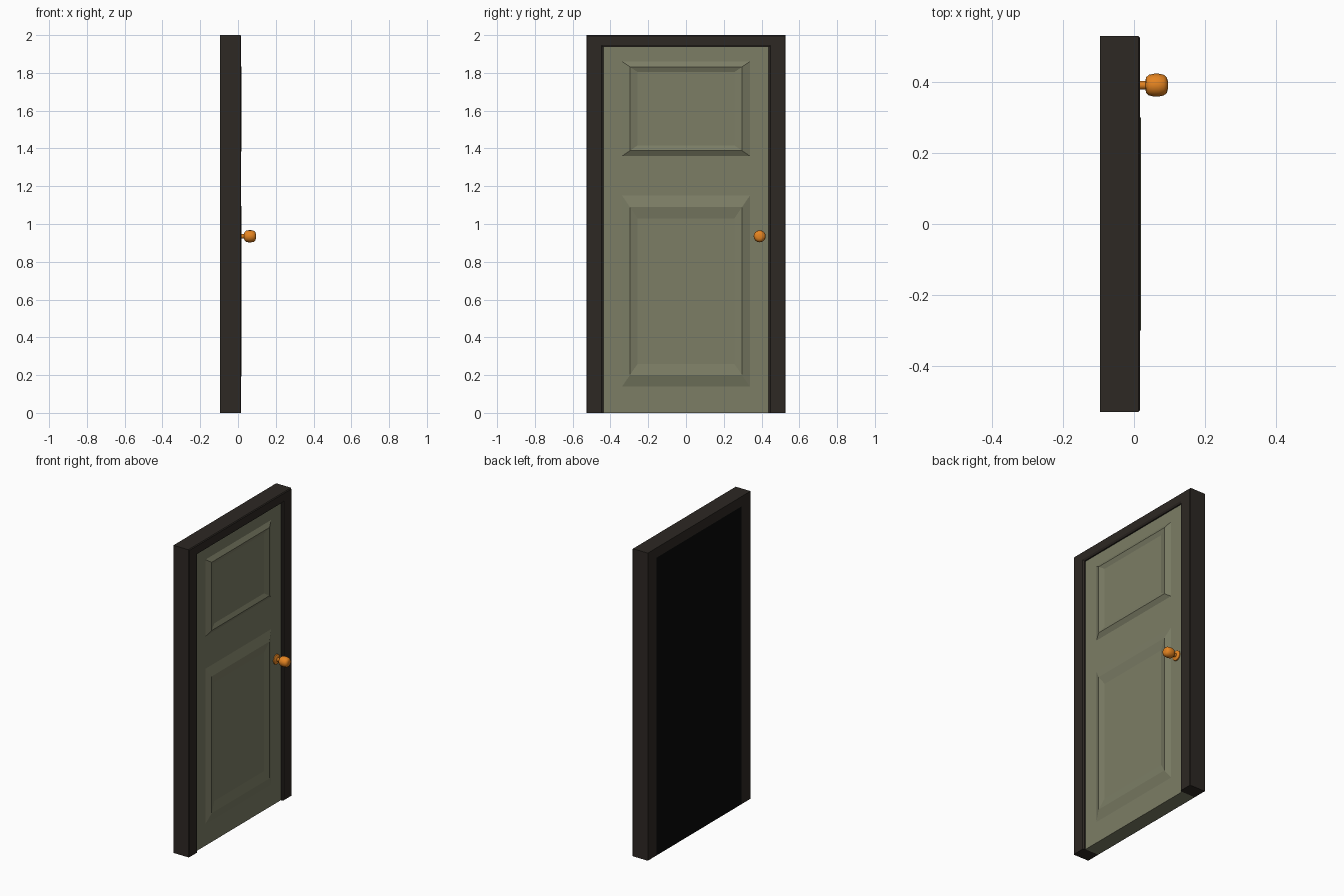
import bpy, bmesh, math

if "Cube" in bpy.data.objects:
    bpy.data.objects.remove(bpy.data.objects["Cube"])


def material(name, rgb):
    m = bpy.data.materials.new(name)
    m.diffuse_color = (*rgb, 1)
    m.use_nodes = True
    m.node_tree.nodes["Principled BSDF"].inputs["Base Color"].default_value = m.diffuse_color
    return m


def finish(name, bm, mat):
    bmesh.ops.remove_doubles(bm, verts=bm.verts, dist=0.0001)
    bmesh.ops.recalc_face_normals(bm, faces=bm.faces)
    me = bpy.data.meshes.new(name)
    bm.to_mesh(me)
    bm.free()
    ob = bpy.data.objects.new(name, me)
    bpy.context.collection.objects.link(ob)
    me.materials.append(mat)
    return ob


def rect(bm, x, y0, y1, z0, z1):
    return [bm.verts.new((x, y, z)) for y, z in
            ((y0, z0), (y1, z0), (y1, z1), (y0, z1))]


def bridge(bm, a, b, closed=True):
    n = len(a)
    for i in range(n if closed else n - 1):
        j = (i + 1) % n
        bm.faces.new((a[i], a[j], b[j], b[i]))


wood = material("dark_wood", (0.026, 0.021, 0.017))
paint = material("green_paint", (0.20, 0.205, 0.13))
black = material("black_back", (0.003, 0.003, 0.003))
brass = material("orange_brass", (0.78, 0.23, 0.015))

BACK, FACE, FRONT = -0.095, 0.002, 0.017
HALF, TOP = 0.437, 1.936

# Door frame: mitred profile (x, inset at jamb, inset at head) up, over and down
profile = [(BACK, 0, 0), (0.012, 0, 0), (FRONT, 0.005, 0.005),
           (FRONT, 0.081, 0.053), (0.010, 0.091, 0.064), (BACK, 0.091, 0.064)]
bm = bmesh.new()
sections = []
for side, z_top in ((-1, False), (-1, True), (1, True), (1, False)):
    sections.append([bm.verts.new((x, side * (0.528 - w), 2 - h if z_top else 0))
                     for x, w, h in profile])
for a, b in zip(sections, sections[1:]):
    bridge(bm, a, b)
bm.faces.new(sections[0])
bm.faces.new(sections[-1])
finish("door_frame", bm, wood)

# Door leaf: grid front, two raised mouldings around flat fields
ys = [-HALF, -0.338, 0.338, HALF]
zs = [0, 0.14, 1.15, 1.36, 1.86, TOP]
border = {1: 0.06, 3: 0.028}
bm = bmesh.new()
for i in range(3):
    for j in range(5):
        y0, y1, z0, z1 = ys[i], ys[i + 1], zs[j], zs[j + 1]
        loop = rect(bm, FACE, y0, y1, z0, z1)
        if i == 1 and j in border:
            for k, x in ((1, 0.019), (2, 0.008)):
                dy, dz = 0.041 * k, border[j] * k
                inner = rect(bm, x, y0 + dy, y1 - dy, z0 + dz, z1 - dz)
                bridge(bm, loop, inner)
                loop = inner
        bm.faces.new(loop)
bmesh.ops.remove_doubles(bm, verts=bm.verts, dist=0.0001)
edges = [e for e in bm.edges if e.is_boundary]
ext = bmesh.ops.extrude_edge_only(bm, edges=edges)["geom"]
for v in ext:
    if isinstance(v, bmesh.types.BMVert):
        v.co.x = BACK + 0.002
bmesh.ops.holes_fill(bm, edges=[e for e in bm.edges if e.is_boundary], sides=0)
finish("door_leaf", bm, paint)

# Black backing sheet
bm = bmesh.new()
a = rect(bm, BACK + 0.002, -HALF, HALF, 0, TOP)
b = rect(bm, BACK, -HALF, HALF, 0, TOP)
bridge(bm, a, b)
bm.faces.new(a)
bm.faces.new(b)
finish("back_panel", bm, black)


# Rosette, neck and knob turned about the x axis
def lathe(name, pts, y, z, sides=16):
    bm = bmesh.new()
    rings = []
    for x, r in pts:
        rings.append([bm.verts.new((x, y + r * math.cos(t), z + r * math.sin(t)))
                      for t in (2 * math.pi * k / sides for k in range(sides))])
    for a, b in zip(rings, rings[1:]):
        bridge(bm, a, b)
    bm.faces.new(rings[0])
    bm.faces.new(rings[-1])
    ob = finish(name, bm, brass)
    bpy.ops.object.select_all(action='DESELECT')
    ob.select_set(True)
    bpy.context.view_layer.objects.active = ob
    bpy.ops.object.shade_smooth_by_angle(angle=math.radians(40))


lathe("door_knob", [(0.001, 0.032), (0.008, 0.032), (0.013, 0.024), (0.014, 0.012),
                    (0.032, 0.012), (0.034, 0.022), (0.042, 0.029), (0.056, 0.032),
                    (0.070, 0.032), (0.084, 0.029), (0.092, 0.022), (0.095, 0.012)],
      0.39, 0.935)
